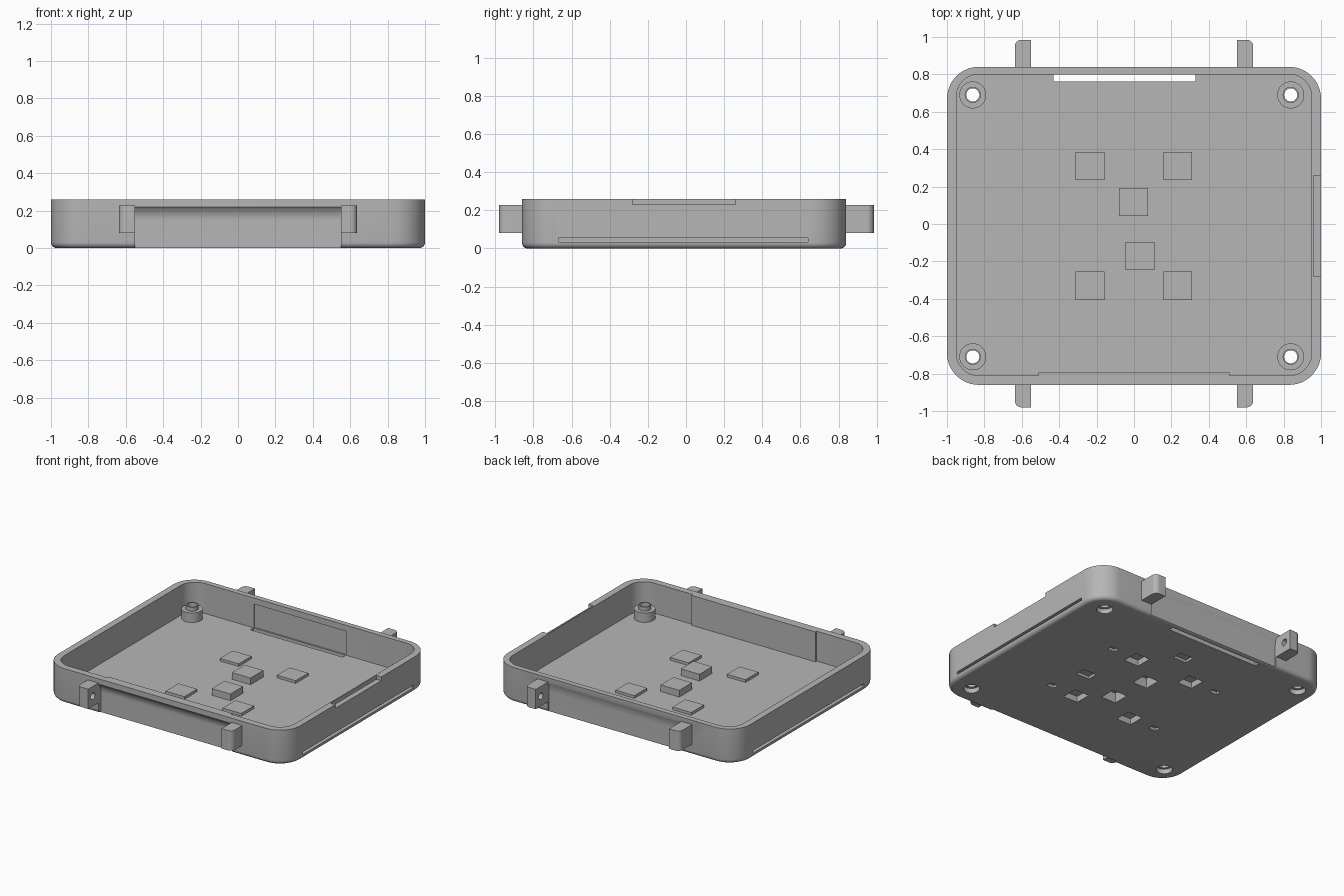
import bpy, bmesh, math
from mathutils import Matrix, Vector

if "Cube" in bpy.data.objects:
    bpy.data.objects.remove(bpy.data.objects["Cube"])

grey = bpy.data.materials.new("light grey plastic")
grey.use_nodes = True
colour = (0.47, 0.47, 0.47, 1)
grey.diffuse_color = colour
grey.node_tree.nodes["Principled BSDF"].inputs["Base Color"].default_value = colour

FLOOR = 0.037
RIM = 0.26


def finish(name, bm):
    bmesh.ops.recalc_face_normals(bm, faces=bm.faces)
    mesh = bpy.data.meshes.new(name)
    bm.to_mesh(mesh)
    bm.free()
    mesh.materials.append(grey)
    obj = bpy.data.objects.new(name, mesh)
    bpy.context.collection.objects.link(obj)
    return obj


def box(name, x, y, z, radius=0, pick=None, bottom=0):
    """Box from ranges; rounds the picked upright edges, then the bottom rim."""
    bm = bmesh.new()
    bmesh.ops.create_cube(bm, size=1)
    for v in bm.verts:
        v.co = [r[0] if c < 0 else r[1] for c, r in zip(v.co, (x, y, z))]
    if radius:
        edges = [e for e in bm.edges
                 if abs(e.verts[0].co.z - e.verts[1].co.z) > 1e-4
                 and (pick is None or pick(e.verts[0].co))]
        bmesh.ops.bevel(bm, geom=edges, offset=radius, segments=12,
                        affect='EDGES', profile=0.5)
    if bottom:
        edges = [e for e in bm.edges if all(abs(v.co.z - z[0]) < 1e-5 for v in e.verts)]
        bmesh.ops.bevel(bm, geom=edges, offset=bottom, segments=5,
                        affect='EDGES', profile=0.5)
    return finish(name, bm)


def cylinder(name, centre, radius, length, axis='Z', sides=40):
    bm = bmesh.new()
    turn = Matrix.Rotation(math.pi / 2, 4, 'Y') if axis == 'X' else Matrix()
    bmesh.ops.create_cone(bm, cap_ends=True, segments=sides, radius1=radius,
                          radius2=radius, depth=length,
                          matrix=Matrix.Translation(Vector(centre)) @ turn)
    return finish(name, bm)


def combine(targets, tool, operation='DIFFERENCE'):
    """Apply a boolean to each target, then drop the tool."""
    tool.hide_render = True
    for target in targets:
        mod = target.modifiers.new("combine", 'BOOLEAN')
        mod.operation = operation
        mod.solver = 'EXACT'
        mod.object = tool
        bpy.context.view_layer.objects.active = target
        bpy.ops.object.modifier_apply(modifier=mod.name)
    bpy.data.objects.remove(tool)


# Open tray with rounded corners
tray = box("tray", (-1, 1), (-0.86, 0.84), (0, RIM), 0.17, bottom=0.03)
combine([tray], box("cavity", (-0.95, 0.95), (-0.81, 0.8), (FLOOR, 0.4), 0.12))
parts = [tray]

# Thickened front wall behind the hinge scoop
combine([tray], box("thick_wall", (-0.51, 0.51), (-0.83, -0.795), (0.02, RIM)), 'UNION')


# Hinge scoops in the front and back walls
def scoop(side, wall, depth, centre_y):
    deep = wall - depth
    radius = centre_y - deep
    top, mid = 0.22, 0.15
    reach = math.acos(max(0, 1 - depth / radius)) if radius > top - mid else 0.6
    arc = [(deep + radius * (1 - math.cos(a)), mid + (top - mid) * math.sin(a) / math.sin(reach))
           for a in [reach * i / 12 for i in range(13)]]
    profile = [(deep, -0.1)] + arc + [(centre_y + 0.1, top), (centre_y + 0.1, -0.1)]
    bm = bmesh.new()
    face = bm.faces.new([bm.verts.new((-0.55, side * y, z)) for y, z in profile])
    out = bmesh.ops.extrude_face_region(bm, geom=[face])
    bmesh.ops.translate(bm, vec=(1.1, 0, 0),
                        verts=[g for g in out["geom"] if isinstance(g, bmesh.types.BMVert)])
    combine([tray], finish("scoop", bm))


scoop(-1, 0.86, 0.03, 0.93)
scoop(1, 0.84, 0.012, 0.91)

# Floor slot, port panel and rim notch
combine([tray], box("slot", (-0.43, 0.33), (0.762, 0.799), (-0.1, 0.1)))
combine([tray], box("panel", (-0.43, 0.33), (0.79, 0.81), (FLOOR, 0.215)))
combine([tray], box("notch", (0.96, 1.1), (-0.28, 0.26), (0.232, 0.4)))

# Long grooves low on both sides
for side in (-1, 1):
    x = sorted((side * 0.975, side * 1.1))
    combine([tray], box("groove", x, (-0.67, 0.64), (0.034, 0.054)))

# Screw bosses with a raised collar, bore and counterbore
for sx, row in ((-1, "left"), (1, "right")):
    for y, end in ((-0.71, "front"), (0.69, "back")):
        x = sx * 0.85 - 0.012
        boss = cylinder(f"screw_boss_{end}_{row}", (x, y, 0.067), 0.072, 0.08)
        collar = cylinder("collar", (x, y, 0.107), 0.043, 0.06)
        combine([boss], collar, 'UNION')
        parts.append(boss)
        combine([tray, boss], cylinder("bore", (x, y, 0.1), 0.035, 0.4))
        combine([tray, boss], cylinder("counterbore", (x, y, 0), 0.055, 0.07))

# Square raised pads, hollow underneath
pads = [(sx * 0.235 - 0.001, y, 0.02) for sx in (-1, 1) for y in (-0.33, 0.31)]
pads += [(-0.003, 0.118, 0.05), (0.032, -0.17, 0.05)]
for i, (x, y, rise) in enumerate(pads):
    pad = box(f"floor_pad_{i + 1}", (x - 0.077, x + 0.077), (y - 0.075, y + 0.075),
              (0.02, FLOOR + rise))
    parts.append(pad)
    combine([tray, pad], box("pocket", (x - 0.06, x + 0.06), (y - 0.06, y + 0.06),
                             (-0.1, FLOOR + rise - 0.012)))

# Shallow pockets on the underside only
for x, y, half in [(0.01, 0.53, 0.055), (0.37, -0.06, 0.055)] + [
        (sx * 0.45, y, 0.03) for sx in (-1, 1) for y in (-0.325, 0.315)]:
    combine([tray], box("pocket", (x - half, x + half), (y - half * 0.7, y + half * 0.7),
                        (-0.1, 0.02)))

# Hinge lugs with a blind pin hole on the inner face
for sx, row in ((-1, "left"), (1, "right")):
    for sy, inner, outer, end in ((-1, 0.845, 0.98, "front"), (1, 0.825, 0.985, "back")):
        lug = box(f"hinge_lug_{end}_{row}", sorted((sx * 0.55, sx * 0.637)),
                  sorted((sy * inner, sy * outer)), (0.08, 0.228), 0.035,
                  lambda c: abs(c.x) > 0.6 and abs(c.y) > 0.9)
        combine([lug], cylinder("pin_hole", (sx * 0.55, sy * 0.925, 0.155), 0.025, 0.1, 'X', 24))
        parts.append(lug)

# Smooth the rounded surfaces and keep the edges crisp
bpy.ops.object.select_all(action='DESELECT')
for part in parts:
    part.select_set(True)
bpy.context.view_layer.objects.active = tray
bpy.ops.object.shade_smooth_by_angle(angle=math.radians(30))
